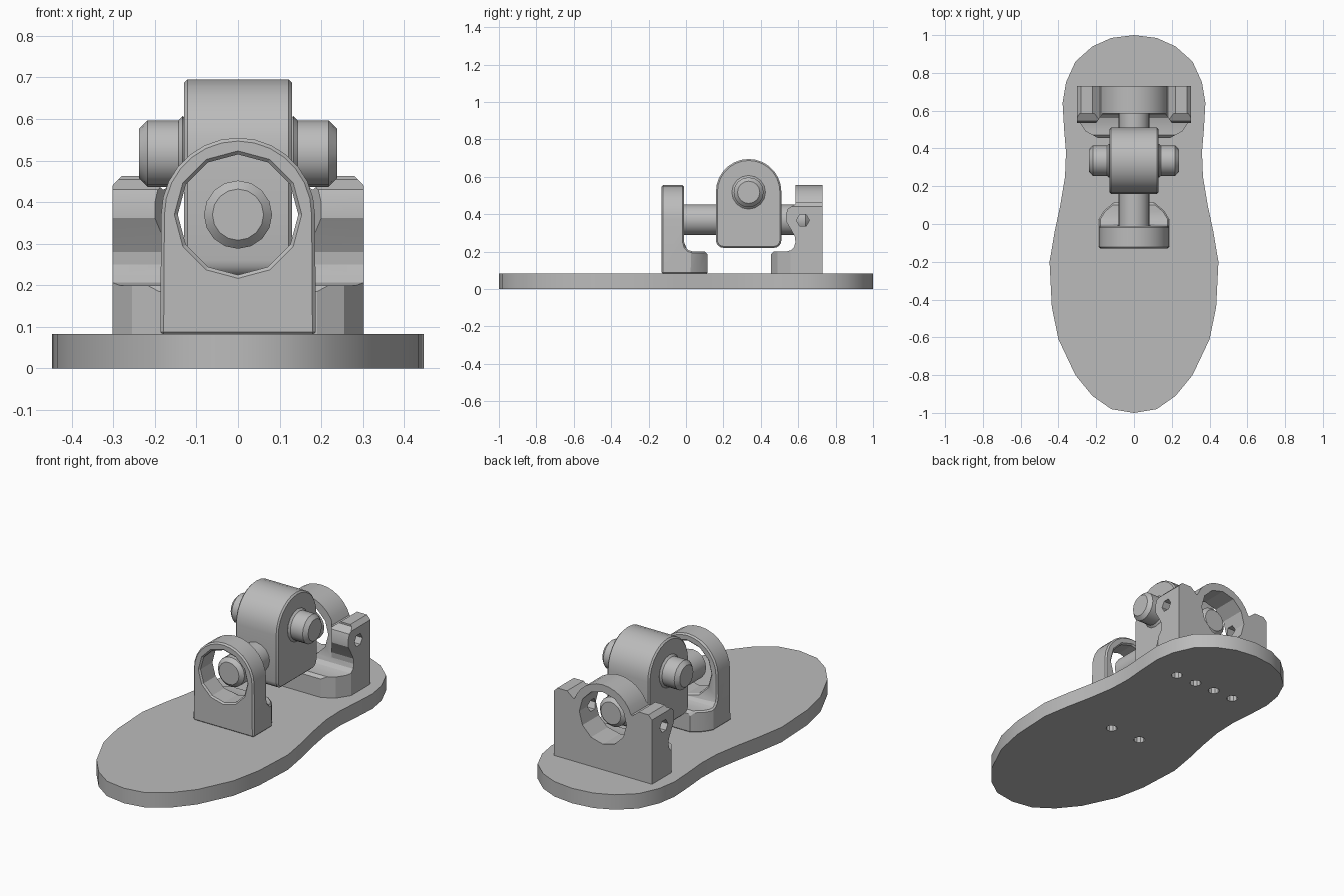
import bpy, bmesh, math
from mathutils import Vector

cube = bpy.data.objects.get("Cube")
if cube:
    bpy.data.objects.remove(cube, do_unlink=True)

grey = bpy.data.materials.new("plain grey")
grey.use_nodes = True
grey.diffuse_color = (0.5, 0.5, 0.5, 1)
grey.node_tree.nodes["Principled BSDF"].inputs["Base Color"].default_value = (0.5, 0.5, 0.5, 1)


def prism(name, pts, axis, lo, hi):
    """Extrude a 2D outline along an axis; outline is (y,z), (x,z) or (x,y)."""
    def place(p, d):
        return {"x": (d, p[0], p[1]), "y": (p[0], d, p[1]), "z": (p[0], p[1], d)}[axis]
    bm = bmesh.new()
    rings = [[bm.verts.new(place(p, d)) for p in pts] for d in (lo, hi)]
    bm.faces.new(rings[0])
    bm.faces.new(rings[1])
    n = len(pts)
    for i in range(n):
        j = (i + 1) % n
        bm.faces.new((rings[0][i], rings[0][j], rings[1][j], rings[1][i]))
    bmesh.ops.recalc_face_normals(bm, faces=bm.faces)
    mesh = bpy.data.meshes.new(name)
    bm.to_mesh(mesh)
    bm.free()
    ob = bpy.data.objects.new(name, mesh)
    bpy.context.collection.objects.link(ob)
    mesh.materials.append(grey)
    return ob


def arc(cx, cy, r, start, end, n):
    angles = [math.radians(start + (end - start) * i / n) for i in range(n + 1)]
    return [(cx + r * math.cos(a), cy + r * math.sin(a)) for a in angles]


def circle(cx, cy, r, n):
    return arc(cx, cy, r, 0, 360, n)[:-1]


def mirrored(half):
    """Close a symmetric outline from its right half, listed bottom to top."""
    return half + [(-x, y) for x, y in reversed(half) if abs(x) > 1e-4]


def apply(ob, mod):
    bpy.context.view_layer.objects.active = ob
    bpy.ops.object.modifier_apply(modifier=mod.name)


def combine(ob, cutter, operation):
    mod = ob.modifiers.new("cut", "BOOLEAN")
    mod.operation, mod.solver, mod.object = operation, "EXACT", cutter
    apply(ob, mod)
    bpy.data.objects.remove(cutter, do_unlink=True)


def bevel(ob, width):
    mod = ob.modifiers.new("bevel", "BEVEL")
    mod.width, mod.segments, mod.limit_method = width, 1, "ANGLE"
    mod.angle_limit = math.radians(50)
    apply(ob, mod)


def smooth(ob, degrees=30):
    bpy.ops.object.select_all(action="DESELECT")
    ob.select_set(True)
    bpy.context.view_layer.objects.active = ob
    bpy.ops.object.shade_smooth_by_angle(angle=math.radians(degrees))


FLOOR, AXLE_Z, PIN_Y, PIN_Z = 0.08, 0.37, 0.335, 0.517
HOLES = [(-0.095, -0.07), (0.095, -0.07)] + [(x, 0.58) for x in (-0.19, -0.063, 0.063, 0.19)]


def drill(ob, holes, top):
    for x, y in holes:
        combine(ob, prism("drill", circle(x, y, 0.03, 10), "z", -0.1, top), "DIFFERENCE")


# Sole-shaped base plate with screw holes
sole = [(0, -1), (0.12, -0.98), (0.22, -0.91), (0.31, -0.8), (0.4, -0.61), (0.435, -0.44),
        (0.447, -0.2), (0.42, -0.04), (0.39, 0.1), (0.365, 0.25), (0.36, 0.38), (0.37, 0.5),
        (0.378, 0.64), (0.36, 0.75), (0.31, 0.86), (0.22, 0.94), (0.12, 0.985), (0, 1)]
base = prism("base_plate", mirrored(sole), "z", 0, 0.083)
drill(base, HOLES, 0.2)
smooth(base)


def bracket_side(tip, back, face):
    """Side outline of an L bracket: foot tip, filleted inner corner, upright."""
    s = 1 if tip > face else -1
    fillet = [(face + s * (0.05 - 0.05 * math.sin(a)), 0.25 - 0.05 * math.cos(a))
              for a in (0, math.pi / 6, math.pi / 3, math.pi / 2)]
    return [(back, FLOOR), (tip, FLOOR), (tip, 0.185), (tip - s * 0.015, 0.2)] + fillet + \
           [(face, 0.6), (back, 0.6)]


# Front bracket: round-topped upright with a large eye and a tapered foot
front = prism("front_bracket", bracket_side(0.115, -0.13, -0.01), "x", -0.4, 0.4)
arch = [(0.187, FLOOR)] + arc(0, AXLE_Z, 0.185, 0, 180, 14) + [(-0.187, FLOOR)]
combine(front, prism("arch", arch, "y", -0.5, 0.5), "INTERSECT")
plan = [(0.19, -0.2), (0.19, 0.02), (0.16, 0.07), (0.1, 0.12)]
combine(front, prism("plan", mirrored(plan), "z", 0, 1), "INTERSECT")
combine(front, prism("eye", circle(0, AXLE_Z, 0.145, 12), "y", -0.5, 0.5), "DIFFERENCE")
bevel(front, 0.008)
drill(front, HOLES[:2], 0.16)
smooth(front, 20)

# Rear bracket: wide upright with shoulders either side of its eye
rear = prism("rear_bracket", bracket_side(0.455, 0.73, 0.585), "x", -0.4, 0.4)
shoulder = [(0.302, FLOOR), (0.302, 0.44), (0.28, 0.463), (0.22, 0.463), (0.18, 0.43)]
crown = shoulder + arc(0, AXLE_Z, 0.185, 20, 90, 6)
combine(rear, prism("crown", mirrored(crown), "y", 0, 1), "INTERSECT")
plan = [(0, 0.455), (0.19, 0.455), (0.255, 0.49), (0.302, 0.56), (0.302, 0.8)]
combine(rear, prism("plan", mirrored(plan), "z", 0, 1), "INTERSECT")
combine(rear, prism("eye", circle(0, AXLE_Z, 0.145, 12), "y", 0, 1), "DIFFERENCE")
drill(rear, HOLES[2:], 0.16)

# Ears bulge forward from the shoulders and carry a cross hole
ear_side = [(0.725, 0.25), (0.725, 0.42), (0.68, 0.46), (0.6, 0.463), (0.545, 0.43),
            (0.527, 0.375), (0.56, 0.32), (0.582, 0.28), (0.585, 0.25)]
ear_plan = [(0.165, 0.74), (0.165, 0.585), (0.2, 0.535), (0.302, 0.535), (0.302, 0.74)]
for name, side in (("left_ear", 1), ("right_ear", -1)):
    ear = prism(name, ear_side, "x", -0.4, 0.4)
    outline = [(side * x, y) for x, y in ear_plan]
    combine(ear, prism("plan", outline, "z", 0, 1), "INTERSECT")
    combine(ear, prism("ear_top", mirrored(crown), "y", 0, 1), "INTERSECT")
    combine(rear, ear, "UNION")
combine(rear, prism("cross_hole", circle(0.625, 0.367, 0.035, 6), "x", -0.4, 0.4), "DIFFERENCE")
smooth(rear, 20)

# Central block with a domed top
block_side = arc(PIN_Y, 0.52, 0.175, 0, 180, 14) + arc(0.2, 0.26, 0.04, 180, 270, 4) + \
             arc(0.47, 0.26, 0.04, 270, 360, 4)
block = prism("centre_block", block_side, "x", -0.13, 0.13)
bevel(block, 0.008)
smooth(block)


def rod(name, radius, length, centre, direction):
    """Round bar with chamfered ends."""
    bpy.ops.mesh.primitive_cylinder_add(vertices=16, radius=radius, depth=length, location=centre)
    ob = bpy.context.object
    ob.name = name
    ob.rotation_euler = Vector(direction).to_track_quat("Z", "Y").to_euler()
    ob.data.materials.append(grey)
    bevel(ob, 0.02)
    smooth(ob)
    return ob


# Long axle through both eyes, and the cross pin through the block
rod("axle", 0.082, 0.74, (0, 0.29, AXLE_Z), (0, 1, 0))
rod("cross_pin", 0.08, 0.476, (0, PIN_Y, PIN_Z), (1, 0, 0))
for name, x in (("left_collar", 0.133), ("right_collar", -0.133)):
    rod(name, 0.09, 0.03, (x, PIN_Y, PIN_Z), (1, 0, 0))
